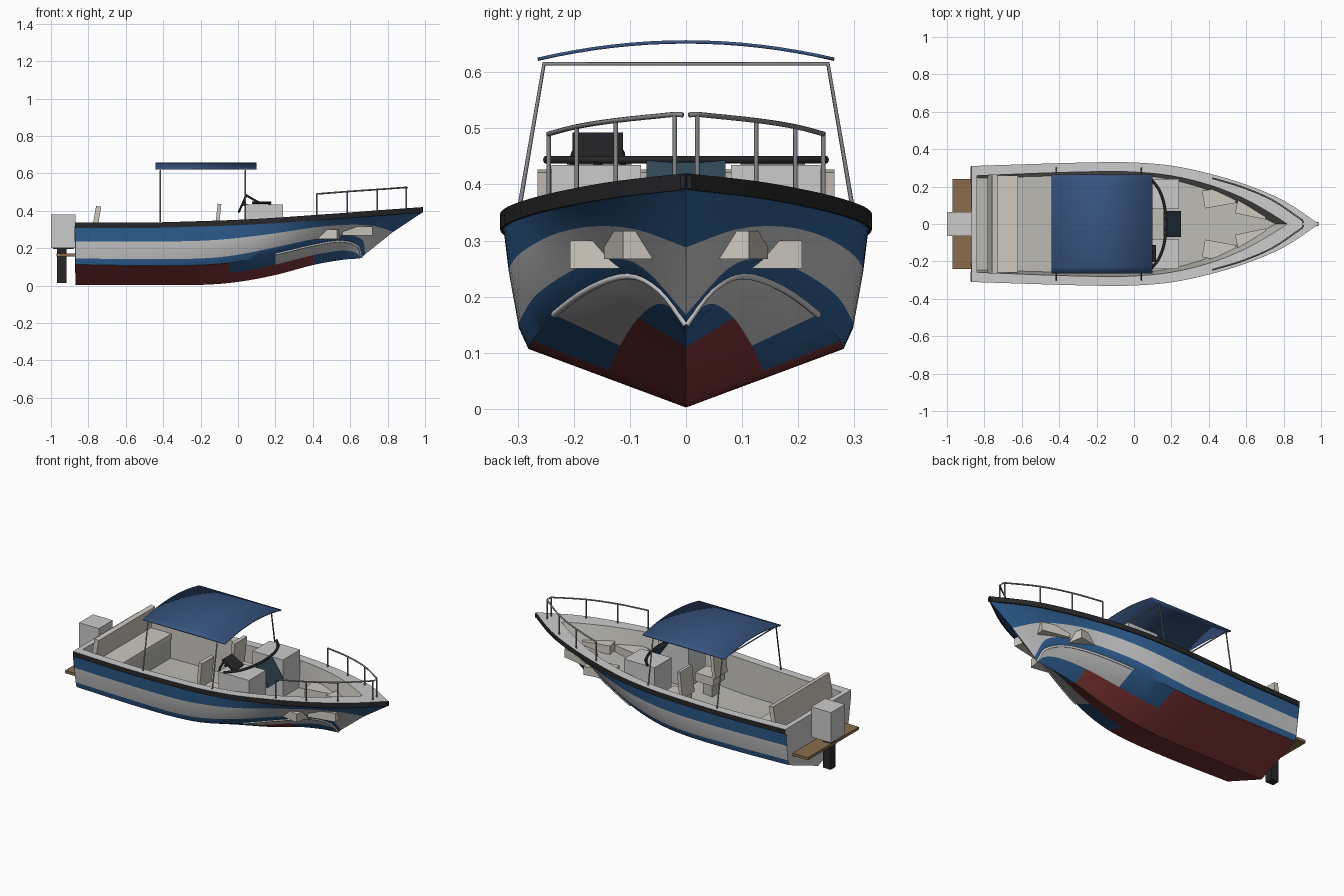
import bpy, bmesh, math
from mathutils import Vector

if "Cube" in bpy.data.objects:
    bpy.data.objects.remove(bpy.data.objects["Cube"])


def material(name, rgb):
    m = bpy.data.materials.new(name)
    m.diffuse_color = (*rgb, 1)
    m.use_nodes = True
    m.node_tree.nodes["Principled BSDF"].inputs["Base Color"].default_value = m.diffuse_color
    return m


BLUE = material("blue_paint", (0.03, 0.12, 0.30))
RED = material("red_antifoul", (0.24, 0.04, 0.04))
WHITE = material("white_stripe", (0.55, 0.55, 0.55))
BLACK = material("black_rubber", (0.02, 0.02, 0.022))
LINER = material("liner", (0.50, 0.49, 0.45))
BEIGE = material("cushion", (0.62, 0.58, 0.52))
WOOD = material("teak", (0.25, 0.15, 0.07))
STEEL = material("steel", (0.25, 0.25, 0.26))
CANVAS = material("canvas", (0.04, 0.09, 0.22))
GLASS = material("dark_glass", (0.03, 0.06, 0.09))


def smooth_line(pts, n=4):
    """Catmull-Rom curve through the control points."""
    p = [Vector(q) for q in pts]
    p = [2 * p[0] - p[1]] + p + [2 * p[-1] - p[-2]]
    out = []
    for i in range(1, len(p) - 2):
        a, b, c, d = p[i - 1:i + 3]
        for k in range(n):
            t = k / n
            v = 0.5 * (2 * b + (c - a) * t + (2 * a - 5 * b + 4 * c - d) * t * t
                       + (3 * b - a - 3 * c + d) * t ** 3)
            v.y = max(v.y, 0)
            out.append(v)
    return out + [p[-2]]


def finish(name, bm, mats, smooth=None):
    bmesh.ops.recalc_face_normals(bm, faces=bm.faces)
    me = bpy.data.meshes.new(name)
    bm.to_mesh(me)
    bm.free()
    for m in mats:
        me.materials.append(m)
    if smooth:
        for f in me.polygons:
            f.use_smooth = True
        me.set_sharp_from_angle(angle=math.radians(smooth))
    ob = bpy.data.objects.new(name, me)
    bpy.context.collection.objects.link(ob)
    return ob


def box(name, loc, size, mat=None, rot=(0, 0, 0)):
    bm = bmesh.new()
    bmesh.ops.create_cube(bm, size=1)
    bmesh.ops.scale(bm, vec=size, verts=bm.verts)
    ob = finish(name, bm, [mat] if mat else [])
    ob.location = loc
    ob.rotation_euler = [math.radians(a) for a in rot]
    return ob


def tube(name, pts, r, mat):
    cu = bpy.data.curves.new(name, 'CURVE')
    cu.dimensions = '3D'
    cu.bevel_depth = r
    cu.bevel_resolution = 2
    cu.use_fill_caps = True
    sp = cu.splines.new('POLY')
    sp.points.add(len(pts) - 1)
    for q, v in zip(sp.points, pts):
        q.co = (*v, 1)
    cu.materials.append(mat)
    ob = bpy.data.objects.new(name, cu)
    bpy.context.collection.objects.link(ob)
    bpy.ops.object.select_all(action='DESELECT')
    ob.select_set(True)
    bpy.context.view_layer.objects.active = ob
    bpy.ops.object.convert(target='MESH')


# Longitudinal hull lines, stern to stem
keel = smooth_line([(-.87, 0, .004), (-.5, 0, .003), (-.2, 0, .004), (0, 0, .02), (.2, 0, .057),
                    (.4, 0, .11), (.55, 0, .137), (.62, 0, .143), (.65, 0, .146)])
chine = smooth_line([(-.87, .275, .113), (-.5, .28, .107), (-.2, .28, .11), (0, .27, .128), (.2, .235, .168),
                     (.4, .17, .215), (.55, .10, .237), (.64, .045, .21), (.66, 0, .15)])
low = smooth_line([(-.87, .284, .145), (-.5, .292, .142), (-.2, .298, .145), (0, .292, .165), (.2, .265, .205),
                   (.4, .2, .248), (.55, .135, .268), (.66, .075, .25), (.68, 0, .168)])
high = smooth_line([(-.87, .295, .235), (-.5, .307, .235), (-.2, .315, .24), (0, .313, .255), (.2, .292, .28),
                    (.4, .238, .31), (.57, .17, .325), (.72, .09, .32), (.83, 0, .288)])
top = smooth_line([(-.87, .31, .338), (-.5, .322, .337), (-.2, .33, .345), (0, .329, .352), (.2, .312, .363),
                   (.4, .27, .377), (.6, .21, .391), (.8, .125, .406), (.99, 0, .42)])
inner = smooth_line([(-.84, .258, .338), (-.5, .272, .337), (-.2, .28, .345), (0, .278, .352), (.2, .258, .363),
                     (.4, .21, .377), (.57, .145, .389), (.71, .07, .4), (.82, 0, .408)])
floor = smooth_line([(-.84, .245, .15), (-.5, .255, .15), (-.2, .262, .15), (0, .262, .165), (.2, .237, .205),
                     (.4, .18, .245), (.55, .11, .262), (.66, .05, .285), (.76, 0, .31)])
mid = [(a + b) / 2 for a, b in zip(keel, chine)]
sheer = [v + Vector((-.004, -.006 if v.y > .006 else 0, -.029)) for v in top]
rub = [v + Vector((0, 0, -.029)) for v in top]
spine = [Vector((v.x, 0, v.z)) for v in floor]
lines = [keel, mid, chine, low, high, sheer, rub, top, inner, floor, spine]
MATS = [RED, BLUE, WHITE, BLACK, LINER]


def paint(row, x):
    if row == 0:
        return 0 if x < .42 else 1
    if row == 1:
        return 0 if x < -.05 else 1 if x < .2 else 2
    return [0, 0, 1, 2, 1, 3, 3, 2, 4, 4][row]


# Hull, gunwale, cockpit liner and transom, half built then mirrored
bm = bmesh.new()
vs = [[bm.verts.new(v) for v in ln] for ln in lines]
for r in range(len(lines) - 1):
    for i in range(len(keel) - 1):
        f = bm.faces.new((vs[r][i], vs[r][i + 1], vs[r + 1][i + 1], vs[r + 1][i]))
        f.material_index = paint(r, (lines[r][i].x + lines[r][i + 1].x) / 2)
tc = bm.verts.new((-.87, 0, .338))
ic = bm.verts.new((-.84, 0, .338))
st = [col[0] for col in vs]
for poly in (st[:8] + [tc], [tc, st[7], st[8], ic], [ic, st[8], st[9], st[10]]):
    bm.faces.new(poly).material_index = 2
geom = bmesh.ops.duplicate(bm, geom=bm.verts[:] + bm.edges[:] + bm.faces[:])["geom"]
for v in geom:
    if isinstance(v, bmesh.types.BMVert):
        v.co.y *= -1
bmesh.ops.remove_doubles(bm, verts=bm.verts, dist=.0004)
finish("hull", bm, MATS, 32)
box("bow_cap", (.977, 0, .405), (.02, .02, .024), BLACK)

# Outboard motor and swim platform
box("motor_cowl", (-.935, 0, .29), (.13, .13, .18))
box("motor_bracket", (-.935, 0, .208), (.11, .07, .024), BLACK)
box("motor_leg", (-.943, 0, .11), (.05, .045, .19), BLACK)
box("swim_platform", (-.92, 0, .163), (.1, .48, .016), WOOD)

# Stern bench
box("bench_base", (-.70, 0, .205), (.16, .5, .12), LINER)
box("bench_cushion", (-.695, 0, .277), (.15, .52, .03), BEIGE)
box("bench_back", (-.757, 0, .355), (.028, .53, .14), BEIGE, (0, 10, 0))

# Canopy
bm = bmesh.new()
rows = []
for i in range(17):
    y = -.265 + .53 * i / 16
    rows.append([bm.verts.new((x, y, .657 - .031 * (y / .265) ** 2)) for x in (-.44, .1)])
for a, b in zip(rows, rows[1:]):
    bm.faces.new((a[0], a[1], b[1], b[0]))
canopy = finish("canopy", bm, [CANVAS], 30)
canopy.modifiers.new("thickness", 'SOLIDIFY').thickness = .006
for x in (-.415, .04):
    tube("canopy_frame", [(x, -.3, .34), (x, -.253, .615), (x, .253, .615), (x, .3, .34)], .004, STEEL)

# Windscreen
arc = smooth_line([(.08, .0, 0), (.13, .06, 0), (.16, .14, 0), (.172, .25, 0),
                   (.16, .36, 0), (.13, .44, 0), (.08, .5, 0)])
tube("windscreen_frame", [(v.x, v.y - .25, .444) for v in arc], .007, BLACK)
box("walkthrough_screen", (.205, 0, .385), (.015, .14, .14), GLASS, (0, -35, 0))

for s in (-1, 1):
    # Consoles and helm seats
    box("console", (.14, s * .16, .315), (.2, .16, .24))
    box("seat_pedestal", (-.055, s * .155, .19), (.06, .06, .1), LINER)
    box("seat_base", (-.05, s * .155, .26), (.12, .11, .05), BEIGE)
    box("seat_back", (-.107, s * .155, .36), (.02, .115, .155), BEIGE, (0, 6, 0))
    # Bow cushions
    box("bow_cushion_aft", (.455, s * .145, .275), (.17, .095, .05), BEIGE, (0, 0, -10 * -s))
    box("bow_cushion_fore", (.63, s * .085, .292), (.165, .09, .05), BEIGE, (0, 0, -12 * s))
    # Bow rails
    posts = [(.42, .245, .49, .38), (.585, .195, .503, .39), (.745, .125, .514, .4), (.9, .02, .525, .412)]
    rail = smooth_line([(x, y, z) for x, y, z, b in posts])
    tube("bow_rail", [(v.x, s * v.y, v.z) for v in rail] + [(.905, s * .005, .524)], .0045, STEEL)
    for x, y, z, b in posts:
        tube("bow_rail_post", [(x, s * y, b - .01), (x, s * y, z)], .004, STEEL)
    # Spray strake along the chine
    tube("spray_strake", [(v.x, s * v.y, v.z) for v in chine if v.x > .16], .006, WHITE)

# Helm: instrument hood and steering wheel
box("instrument_hood", (.075, -.157, .465), (.09, .09, .012), BLACK, (0, 30, 0))
ring = [(.025 + .02 * math.sin(a), -.157 + .045 * math.cos(a), .44 + .045 * math.sin(a))
        for a in [math.tau * k / 20 for k in range(21)]]
tube("steering_wheel", ring, .006, BLACK)
tube("steering_column", [(.025, -.157, .44), (.06, -.157, .42)], .008, BLACK)
